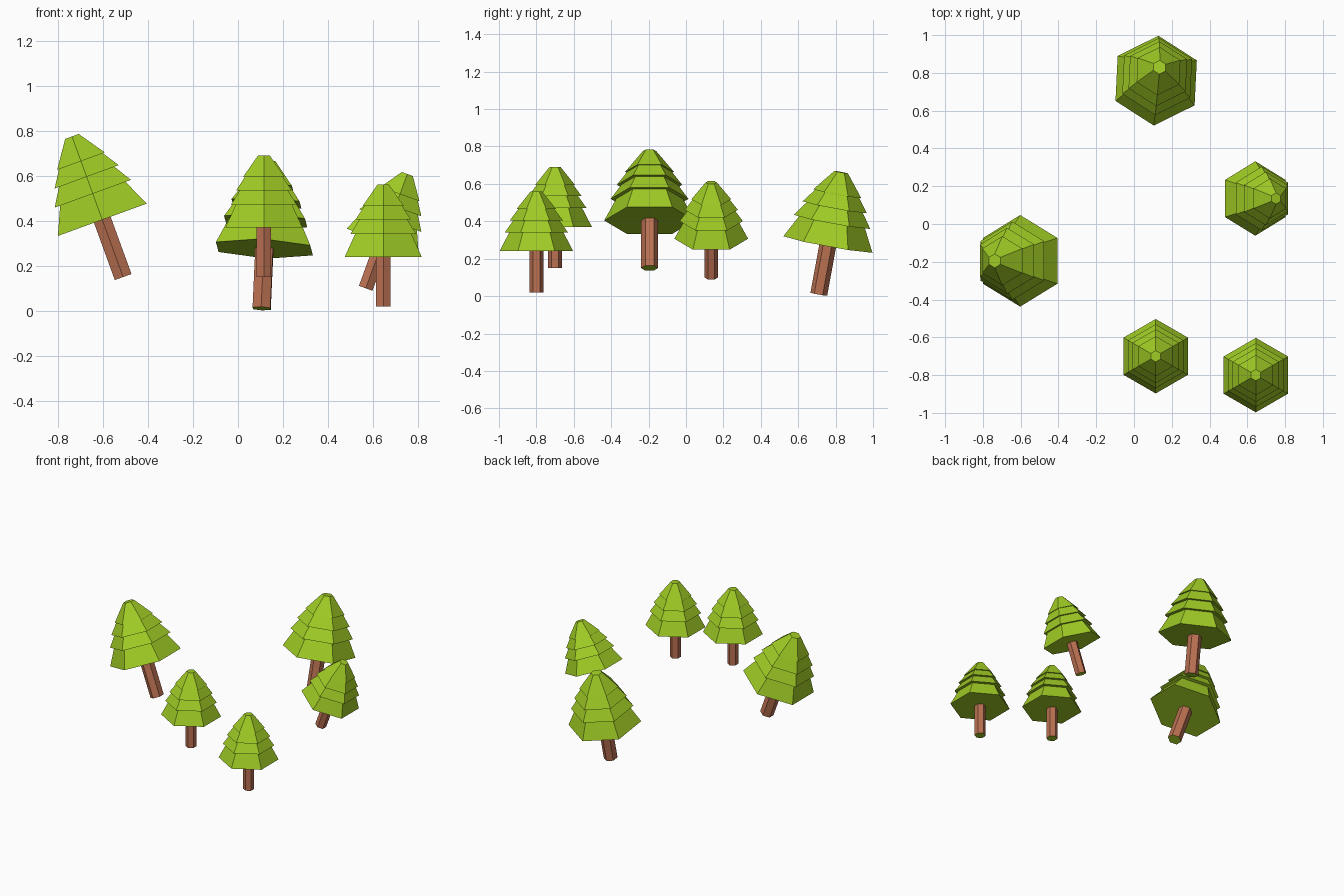
import bpy, bmesh, math
from mathutils import Matrix, Vector

if "Cube" in bpy.data.objects:
    bpy.data.objects.remove(bpy.data.objects["Cube"])


def material(name, rgb):
    m = bpy.data.materials.new(name)
    m.diffuse_color = (*rgb, 1)
    m.use_nodes = True
    m.node_tree.nodes["Principled BSDF"].inputs["Base Color"].default_value = m.diffuse_color
    return m


GREEN = material("leaf green", (0.35, 0.60, 0.018))
BROWN = material("bark brown", (0.50, 0.165, 0.085))

# Foliage tiers of the unit tree: (bottom z, bottom radius, top z, top radius)
TRUNK_H = 0.22
TRUNK_R = 0.037
TIERS = [(0.00, 0.197, 0.10, 0.145),
         (0.10, 0.169, 0.165, 0.123),
         (0.165, 0.142, 0.225, 0.097),
         (0.225, 0.106, 0.32, 0.030)]


def hex_loft(name, rings, mats, matrix):
    """Closed six-sided solid through (z, radius) rings, points along +-y."""
    bm = bmesh.new()
    loops = [[bm.verts.new((r * math.cos(a), r * math.sin(a), z))
              for a in (math.pi / 6 + k * math.pi / 3 for k in range(6))]
             for z, r in rings]
    for lo, hi in zip(loops, loops[1:]):
        for k in range(6):
            n = (k + 1) % 6
            bm.faces.new((lo[k], lo[n], hi[n], hi[k]))
    base = bm.faces.new(loops[0][::-1])
    bm.faces.new(loops[-1])
    base.material_index = len(mats) - 1      # cut end of the trunk is green
    bm.normal_update()
    me = bpy.data.meshes.new(name)
    bm.to_mesh(me)
    bm.free()
    for m in mats:
        me.materials.append(m)
    ob = bpy.data.objects.new(name, me)
    ob.matrix_world = matrix
    bpy.context.collection.objects.link(ob)


def tree(label, base, scale=1.0, axis=(0, 0, 1), spin=0.0):
    lean = Vector((0, 0, 1)).rotation_difference(Vector(axis)).to_matrix().to_4x4()
    mat = (Matrix.Translation(base) @ lean
           @ Matrix.Rotation(math.radians(spin), 4, 'Z') @ Matrix.Scale(scale, 4))
    hex_loft(label + "_trunk", [(0, TRUNK_R), (TRUNK_H + 0.005, TRUNK_R)],
             [BROWN, GREEN], mat)
    # stepped skirt of branches: flat undersides between sloping tiers
    rings = []
    for z0, r0, z1, r1 in TIERS:
        rings += [(TRUNK_H + z0, r0), (TRUNK_H + z1, r1)]
    hex_loft(label + "_foliage", rings, [GREEN], mat)


s, c = math.sin(math.radians(20)), math.cos(math.radians(20))
tree("front_middle_tree", (0.115, -0.70, 0.15))
tree("front_right_tree", (0.645, -0.80, 0.02))
tree("left_tree", (-0.51, -0.195, 0.15), 1.23, (-s, 0, c))
tree("right_tree", (0.567, 0.135, 0.10), 1.0, (s, 0, c))
tree("back_tree", (0.105, 0.71, 0.01), 1.23, (0.045, 0.18, 0.98), -3)
